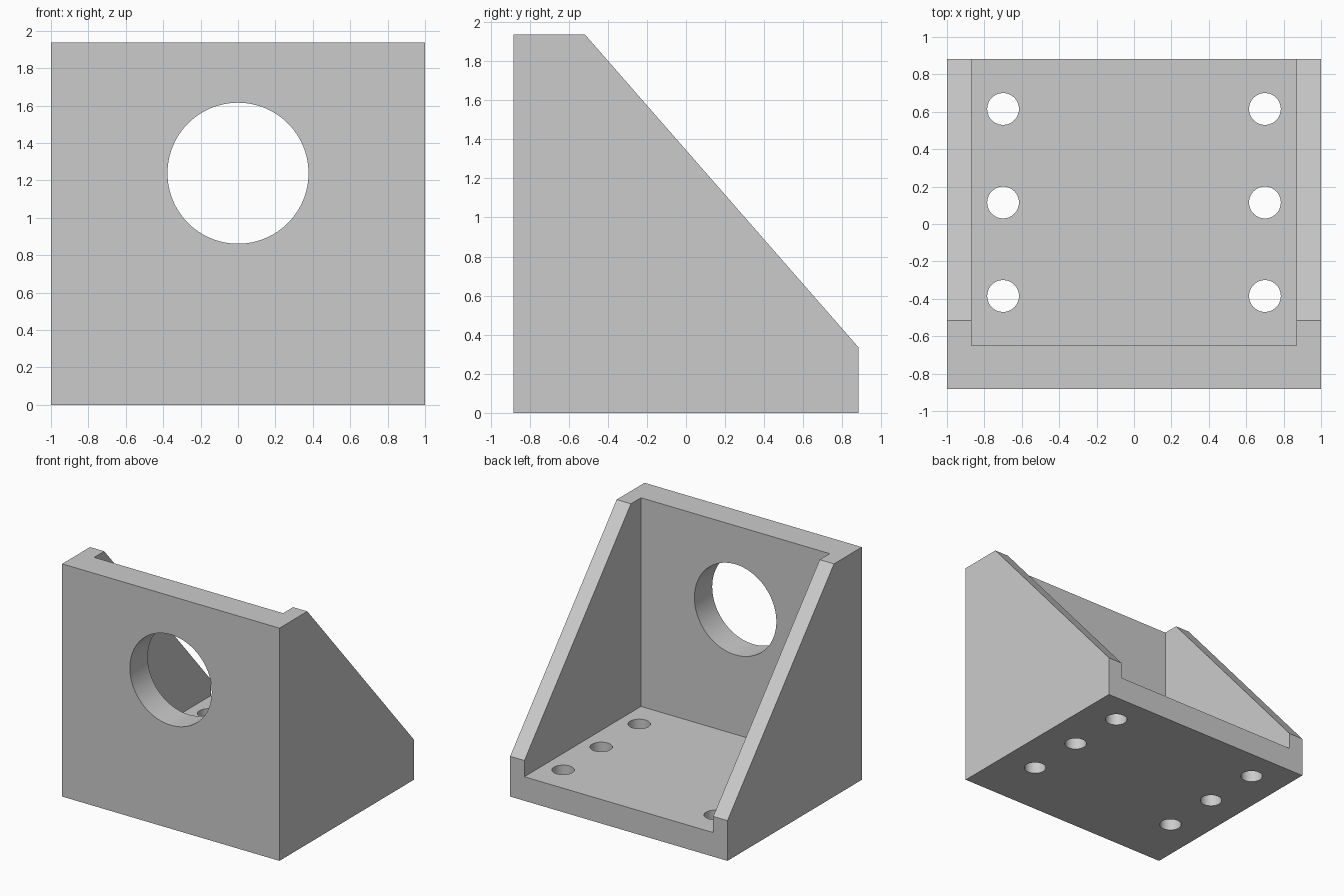
import bpy
import bmesh
from math import pi, radians
from mathutils import Matrix

default = bpy.data.objects.get("Cube")
if default:
    bpy.data.objects.remove(default, do_unlink=True)

# Overall sizes
HALF_W, HALF_D, HEIGHT = 1.0, 0.883, 1.936
FLOOR_TOP, WALL_BACK, INNER_X = 0.2, -0.649, 0.869

grey = bpy.data.materials.new("plain_grey")
grey.use_nodes = True
grey.diffuse_color = (0.6, 0.6, 0.6, 1)
grey.node_tree.nodes["Principled BSDF"].inputs["Base Color"].default_value = (0.6, 0.6, 0.6, 1)


def make_object(name, bm):
    bmesh.ops.recalc_face_normals(bm, faces=bm.faces)
    mesh = bpy.data.meshes.new(name)
    bm.to_mesh(mesh)
    bm.free()
    mesh.materials.append(grey)
    obj = bpy.data.objects.new(name, mesh)
    bpy.context.collection.objects.link(obj)
    return obj


def extruded_profile(name, points, half_width):
    """Extrude a (y, z) outline across x."""
    bm = bmesh.new()
    face = bm.faces.new([bm.verts.new((-half_width, y, z)) for y, z in points])
    new = bmesh.ops.extrude_face_region(bm, geom=[face])["geom"]
    verts = [v for v in new if isinstance(v, bmesh.types.BMVert)]
    bmesh.ops.translate(bm, verts=verts, vec=(2 * half_width, 0, 0))
    return make_object(name, bm)


def cylinder(name, center, radius, depth, segments, along_y=False):
    bm = bmesh.new()
    turn = Matrix.Rotation(pi / 2 if along_y else 0, 4, "X")
    bmesh.ops.create_cone(bm, cap_ends=True, segments=segments, radius1=radius,
                          radius2=radius, depth=depth,
                          matrix=Matrix.Translation(center) @ turn)
    return make_object(name, bm)


def cut(target, cutter):
    cutter.hide_render = True
    mod = target.modifiers.new(cutter.name, "BOOLEAN")
    mod.operation = "DIFFERENCE"
    mod.solver = "EXACT"
    mod.object = cutter
    bpy.context.view_layer.objects.active = target
    bpy.ops.object.modifier_apply(modifier=mod.name)
    bpy.data.objects.remove(cutter, do_unlink=True)


# Solid body with sloped sides
bracket = extruded_profile("angle_bracket", [
    (-HALF_D, 0), (HALF_D, 0), (HALF_D, 0.335), (-0.517, HEIGHT), (-HALF_D, HEIGHT),
], HALF_W)

# Open pocket leaving the front wall, floor and two side gussets
cut(bracket, extruded_profile("pocket_cutter", [
    (WALL_BACK, FLOOR_TOP), (2, FLOOR_TOP), (2, 3), (WALL_BACK, 3),
], INNER_X))

# Large round opening in the front wall
cut(bracket, cylinder("wall_hole_cutter", (0, -HALF_D, 1.238), 0.377, 1, 96, along_y=True))

# Two rows of mounting holes in the floor
for x in (-0.7, 0.7):
    for y in (-0.385, 0.115, 0.615):
        cut(bracket, cylinder("floor_hole_cutter", (x, y, 0.1), 0.085, 0.6, 48))

# Smooth hole walls, sharp edges elsewhere
bpy.ops.object.select_all(action="DESELECT")
bracket.select_set(True)
bpy.context.view_layer.objects.active = bracket
bpy.ops.object.shade_smooth_by_angle(angle=radians(30))
